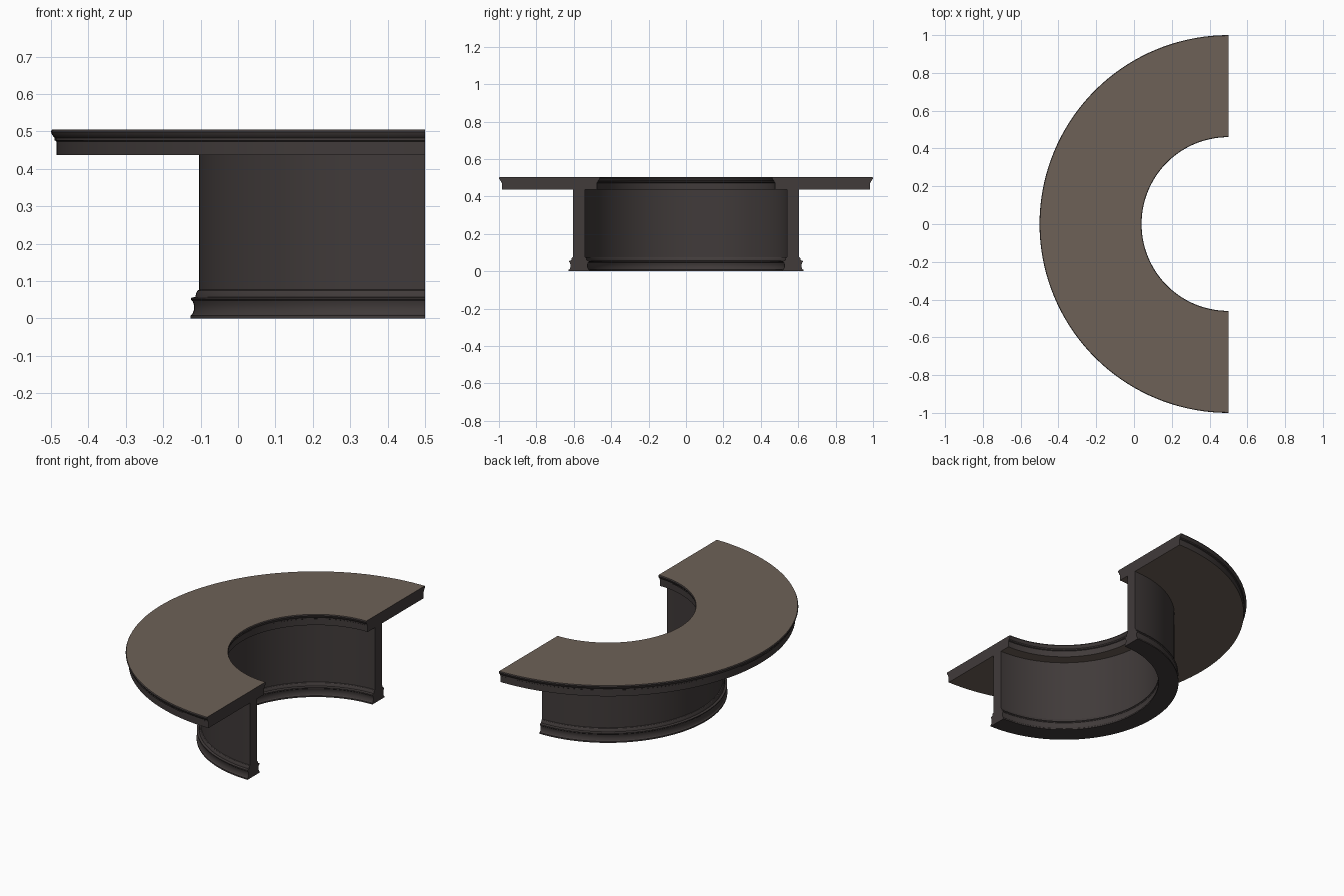
import bpy, bmesh, math

if "Cube" in bpy.data.objects:
    bpy.data.objects.remove(bpy.data.objects["Cube"])

CENTER_X = 0.5      # the half ring turns about the vertical line x = 0.5, y = 0
SEGMENTS = 72


def material(name, rgb):
    m = bpy.data.materials.new(name)
    m.diffuse_color = (*rgb, 1)
    m.use_nodes = True
    m.node_tree.nodes["Principled BSDF"].inputs["Base Color"].default_value = m.diffuse_color
    return m


dark = material("dark espresso wood", (0.052, 0.043, 0.042))
brown = material("brown counter surface", (0.155, 0.120, 0.095))


def half_ring(name, middle, profile, open_ends=False, flat_mat=None):
    """Sweep a section, symmetric about radius 'middle', through a half turn.
    profile: (half width, z) from bottom to top."""
    section = [(middle + w, z) for w, z in profile]
    section += [(middle - w, z) for w, z in reversed(profile)]
    n, k = len(section), len(profile)
    bm = bmesh.new()
    rings = []
    for i in range(SEGMENTS + 1):
        a = math.pi / 2 + math.pi * i / SEGMENTS
        rings.append([bm.verts.new((CENTER_X + r * math.cos(a), r * math.sin(a), z))
                      for r, z in section])
    for a, b in zip(rings, rings[1:]):
        for j in range(n):
            if open_ends and j in (k - 1, n - 1):
                continue    # hidden top and bottom of the wall
            f = bm.faces.new((a[j], a[(j + 1) % n], b[(j + 1) % n], b[j]))
            if flat_mat and j in (k - 1, n - 1):
                f.material_index = 1
    bm.faces.new(rings[0])
    bm.faces.new(rings[-1])
    bmesh.ops.recalc_face_normals(bm, faces=bm.faces)
    mesh = bpy.data.meshes.new(name)
    bm.to_mesh(mesh)
    bm.free()
    mesh.materials.append(dark)
    if flat_mat:
        mesh.materials.append(flat_mat)
    mesh.shade_smooth()
    mesh.set_sharp_from_angle(angle=math.radians(25))
    ob = bpy.data.objects.new(name, mesh)
    bpy.context.collection.objects.link(ob)


# Counter top with a stepped, rounded rim on both edges
half_ring("counter_top", 0.73,
          [(0.255, 0.437), (0.255, 0.473), (0.260, 0.476), (0.260, 0.483),
           (0.264, 0.487), (0.268, 0.493), (0.270, 0.499), (0.267, 0.505)],
          flat_mat=brown)

# Upright curved wall
half_ring("curved_wall", 0.572, [(0.032, 0.075), (0.032, 0.437)], open_ends=True)

# Base moulding with a hollow between two lips
half_ring("base_moulding", 0.572,
          [(0.055, 0.0), (0.055, 0.008), (0.050, 0.012), (0.046, 0.022),
           (0.046, 0.036), (0.049, 0.046), (0.054, 0.050), (0.054, 0.055),
           (0.042, 0.058), (0.040, 0.068), (0.036, 0.075), (0.032, 0.077)])
